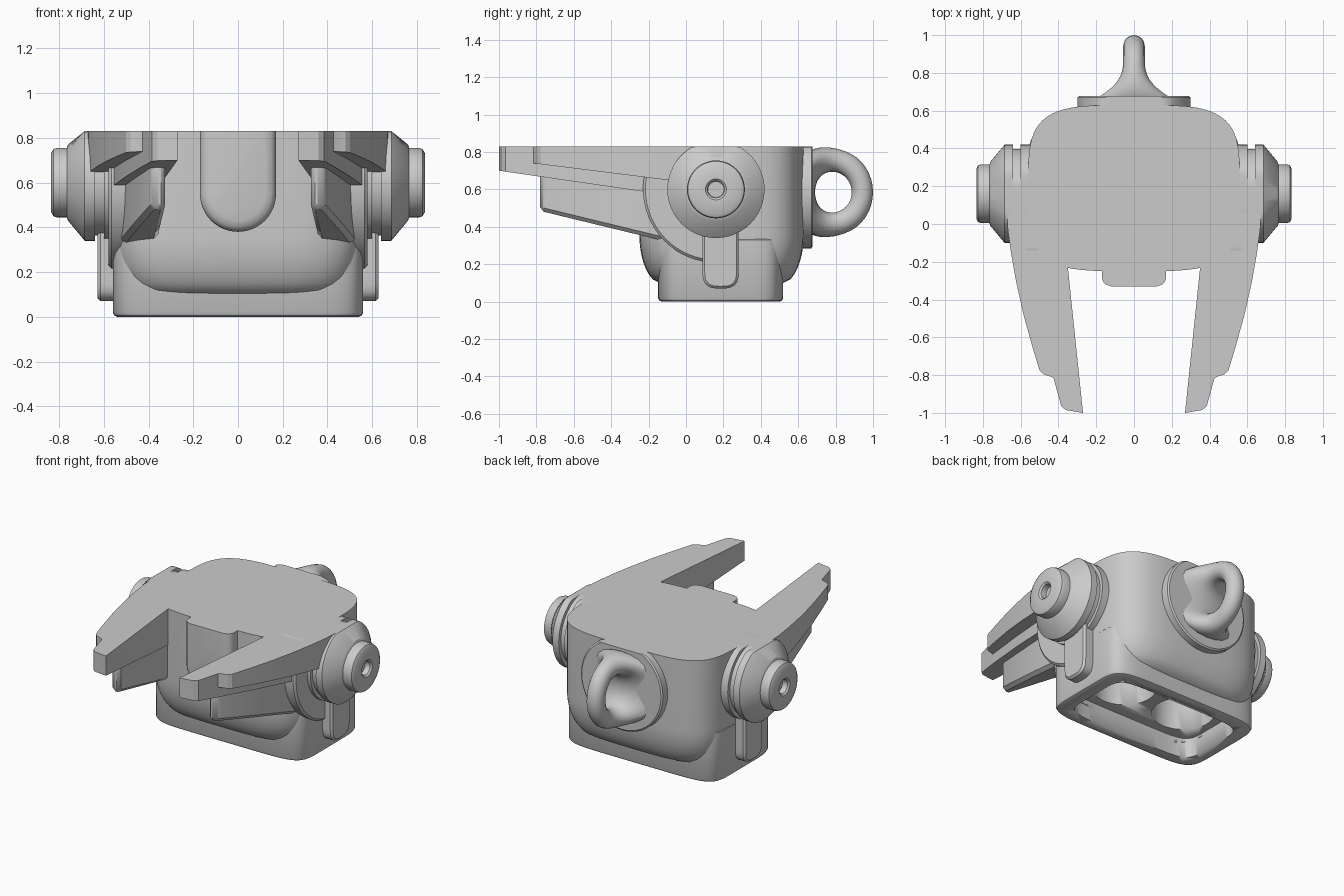
import bpy, bmesh
from math import sin, cos, pi, sqrt, copysign
from mathutils import Vector

if "Cube" in bpy.data.objects:
    bpy.data.objects.remove(bpy.data.objects["Cube"])

TOP = 0.83


def finish(name, bm, mirror=False, bevel=0, angle=35):
    bmesh.ops.remove_doubles(bm, verts=bm.verts, dist=1e-5)
    bmesh.ops.recalc_face_normals(bm, faces=bm.faces)
    me = bpy.data.meshes.new(name)
    bm.to_mesh(me)
    bm.free()
    ob = bpy.data.objects.new(name, me)
    bpy.context.collection.objects.link(ob)
    bpy.ops.object.select_all(action='DESELECT')
    ob.select_set(True)
    bpy.context.view_layer.objects.active = ob
    bpy.ops.object.shade_smooth_by_angle(angle=angle * pi / 180)
    if bevel:
        m = ob.modifiers.new("bevel", 'BEVEL')
        m.width = bevel
        m.segments = 1
    if mirror:
        m = ob.modifiers.new("mirror", 'MIRROR')
        m.use_mirror_merge = False
    return ob


def loft(name, rings, **kw):
    """Skin a list of equal-length closed rings and cap both ends."""
    bm = bmesh.new()
    rows = [[bm.verts.new((p[0], p[1], min(p[2], TOP))) for p in r] for r in rings]
    n = len(rows[0])
    for a, b in zip(rows, rows[1:]):
        for i in range(n):
            j = (i + 1) % n
            bm.faces.new((a[i], a[j], b[j], b[i]))
    bm.faces.new(rows[0])
    bm.faces.new(rows[-1])
    return finish(name, bm, **kw)


def power(v, e):
    return copysign(abs(v) ** e, v)


def oval(cy, hx, hy, z, n, cx=0, steps=64):
    """Superellipse ring in plan."""
    angs = [2 * pi * (i + 0.5) / steps for i in range(steps)]
    return [(cx + hx * power(cos(a), 2 / n), cy + hy * power(sin(a), 2 / n), z) for a in angs]


def tongue(r, zc, top, n=2, steps=24):
    """Straight-topped outline with a round lower end, as (u, z)."""
    pts = [(r * power(cos(pi + pi * i / steps), 2 / n),
            zc - r * abs(sin(pi * i / steps)) ** (2 / n)) for i in range(steps + 1)]
    return pts + [(r, top), (-r, top)]


def lathe(name, prof, cy, cz, steps=48, **kw):
    """Turn an (x, radius) profile around an x axis."""
    return loft(name, [[(x, cy + r * cos(2 * pi * i / steps), cz + r * sin(2 * pi * i / steps))
                        for i in range(steps)] for x, r in prof], **kw)


def plate(name, outline, y0, z0, y1, z1, bevel=0):
    """Flat-topped plan outline with a sloping underside."""
    low = [(x, y, z0 + (y - y0) * (z1 - z0) / (y1 - y0)) for x, y in outline]
    return loft(name, [low, [(x, y, TOP) for x, y in outline]], mirror=True, bevel=bevel, angle=25)


# Main body: rounded block with a curved underside
rings = []
for k in range(10):
    f = 1 - sqrt(1 - (1 - k / 9) ** 2)
    rings.append(oval(0.19, 0.56 - 0.13 * f, 0.44 - 0.13 * f, 0.09 + 0.03 * k, 4))
rings.append(oval(0.19, 0.56, 0.44, TOP, 4))
body = loft("body", rings)

# Base socket
base = loft("base", [oval(0.185, 0.56 - d, 0.335 - d, z, 7)
                     for z, d in ((0, 0.02), (0.006, 0.007), (0.02, 0), (0.33, 0), (0.36, 0.03))])

# Hollow underside: rectangular recess and two round bores
cutters = [loft("recess_cutter", [oval(0.185, 0.47, 0.25, -0.1, 7), oval(0.185, 0.47, 0.25, 0.13, 7)])]
for s in (-1, 1):
    cutters.append(loft("bore_cutter", [oval(0.185, r, r, z, 2, cx=0.23 * s, steps=32)
                                        for z, r in ((0.0, 0.19), (0.3, 0.19), (0.40, 0.14), (0.43, 0.06))]))
for c in cutters:
    c.hide_render = True
    c.hide_set(True)
    for ob in (body, base):
        m = ob.modifiers.new("hollow", 'BOOLEAN')
        m.operation = 'DIFFERENCE'
        m.solver = 'EXACT'
        m.object = c

# Front bump
loft("front_bump", [[(u, y, z) for u, z in tongue(0.17 - d, 0.55, TOP)]
                    for y, d in ((-0.18, 0), (-0.285, 0), (-0.305, 0.006), (-0.32, 0.02), (-0.33, 0.05))])

# Side straps
loft("side_strap", [[(x, 0.185 + u, z) for u, z in tongue(0.097 - d, 0.167, 0.5, 3)]
                    for x, d in ((0.5, 0), (0.615, 0), (0.628, 0.012))], mirror=True)

# Side hubs with groove and drilled cap
lathe("side_hub", [(0.45, 0.05), (0.45, 0.26), (0.60, 0.26), (0.60, 0.237), (0.64, 0.237), (0.64, 0.26),
                   (0.685, 0.26), (0.76, 0.17), (0.765, 0.155), (0.81, 0.155), (0.825, 0.15), (0.835, 0.132),
                   (0.835, 0.056), (0.825, 0.045), (0.79, 0.043)], 0.16, 0.6, mirror=True, angle=30)

# Half discs blending the hubs into the arms
arc = [pi / 2 + pi * i / 32 for i in range(33)]
loft("shoulder_disc", [[(x, 0.16 + r * cos(a), 0.6 + r * sin(a)) for a in arc]
                       for x, r in ((0.42, 0.39), (0.565, 0.39), (0.578, 0.377))], mirror=True)

# Forward arms: wide top plate, longer middle plate, lower fin
plate("arm_top_plate", [(0.3, 0.16), (0.35, -0.23), (0.289, -0.82), (0.42, -0.82), (0.435, -0.81),
                        (0.48, -0.795), (0.50, -0.775), (0.535, -0.66), (0.585, -0.48), (0.625, -0.30),
                        (0.65, -0.16), (0.668, -0.03), (0.675, 0.1), (0.675, 0.16)],
      -0.82, 0.74, -0.1, 0.65)
plate("arm_middle_plate", [(0.3, 0.05), (0.35, -0.23), (0.27, -1.0), (0.36, -0.985), (0.385, -0.965),
                           (0.425, -0.82), (0.5, -0.5), (0.56, -0.2), (0.575, 0.05)],
      -1.0, 0.70, -0.1, 0.57)
plate("arm_lower_fin", [(0.37, 0.0), (0.325, -0.78), (0.375, -0.78), (0.395, -0.75), (0.47, -0.4),
                        (0.525, -0.12), (0.53, 0.0)],
      -0.78, 0.485, -0.1, 0.32, bevel=0.02)

# Round mounting disc on the back
steps = 48
loft("back_disc", [[(r * cos(2 * pi * i / steps), y, 0.585 + r * sin(2 * pi * i / steps))
                    for i in range(steps)] for y, r in ((0.52, 0.3), (0.67, 0.3), (0.677, 0.29))])

# Back loop: a torus that flares sideways where it meets the disc
bm = bmesh.new()
nu, nv = 40, 16
grid = []
for i in range(nu):
    a = 2 * pi * i / nu
    row = []
    for j in range(nv):
        b = 2 * pi * j / nv
        r = 0.155 + 0.057 * cos(b)
        y = 0.788 + r * cos(a)
        t = min(max((0.87 - y) / 0.21, 0), 1.15)
        x = 0.057 * sin(b) * (1 + 2.7 * t ** 2.6)
        z = 0.585 + r * sin(a) * (1.08 + 0.22 * t * t)
        row.append(bm.verts.new((x, y, min(z, TOP))))
    grid.append(row)
for i in range(nu):
    for j in range(nv):
        p, q, k = grid[i], grid[(i + 1) % nu], (j + 1) % nv
        bm.faces.new((p[j], q[j], q[k], p[k]))
finish("back_loop", bm, angle=50)
